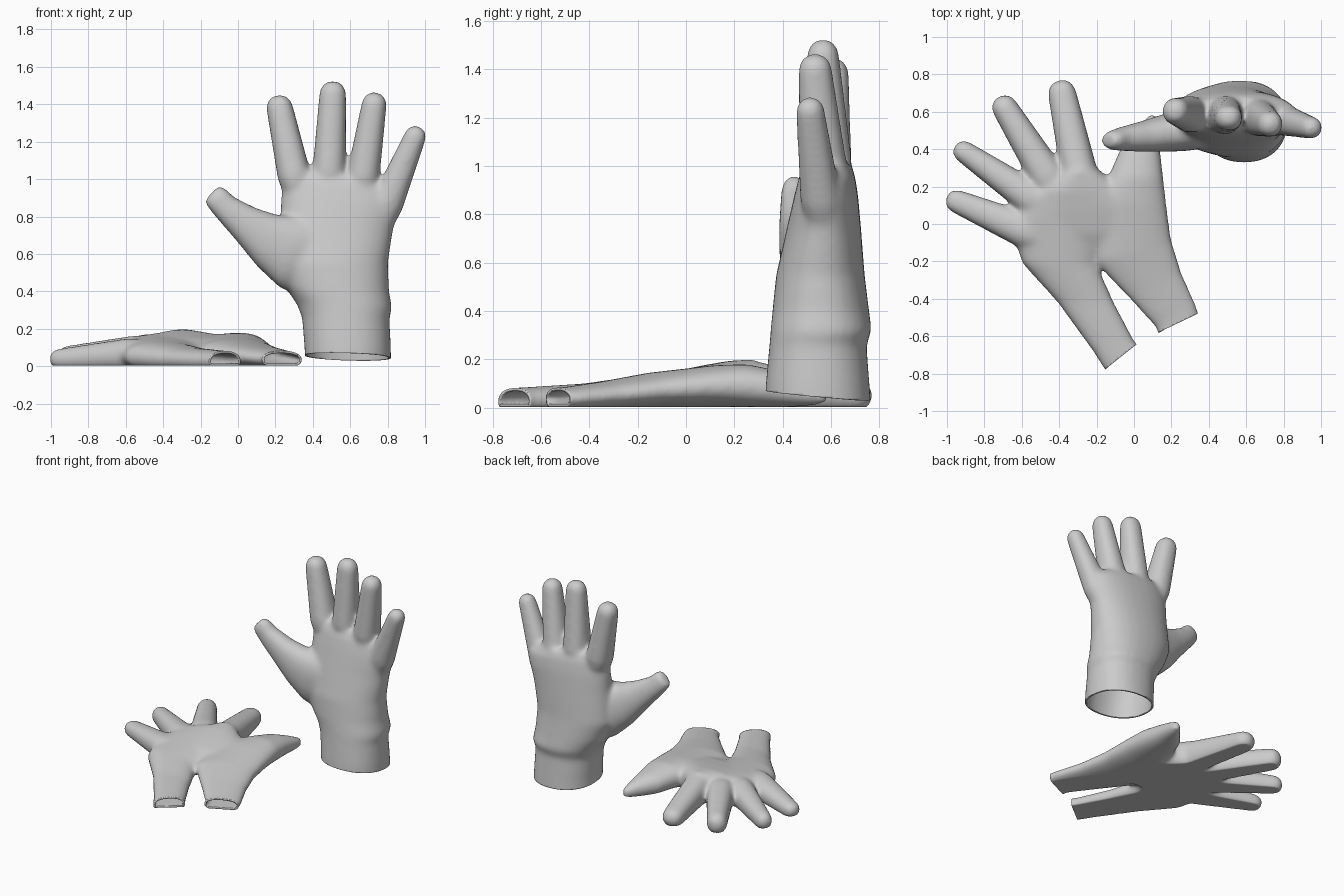
import bpy, bmesh
from math import sin, cos, pi, copysign
from mathutils import Vector

if "Cube" in bpy.data.objects:
    bpy.data.objects.remove(bpy.data.objects["Cube"])


def loft(bm, place, sections, power=0.9, n=28):
    """Closed tube through (left, right, low, high) cross-sections."""
    rings = []
    for left, right, lo, hi in sections:
        l, r = Vector(left), Vector(right)
        ring = []
        for i in range(n):
            a = 2 * pi * i / n
            c = copysign(abs(cos(a)) ** power, cos(a))
            s = copysign(abs(sin(a)) ** power, sin(a))
            p = (l + r) / 2 + (r - l) / 2 * c
            ring.append(bm.verts.new(place(p.x, p.y, (lo + hi) / 2 + (hi - lo) / 2 * s)))
        rings.append(ring)
    for a, b in zip(rings, rings[1:]):
        for i in range(n):
            j = (i + 1) % n
            bm.faces.new((a[i], a[j], b[j], b[i]))
    bm.faces.new(rings[0][::-1])
    bm.faces.new(rings[-1])


def finger(base, tip, hw0, hw1, low, high):
    """Sections of a tapering finger with a round tip; low/high are (base, tip)."""
    b, t = Vector(base), Vector(tip)
    d = (t - b).normalized()
    side = Vector((d.y, -d.x))
    length = (t - b).length
    body = length - hw1
    steps = [(body * k, s) for k, s in
             ((0, .45), (.08, .7), (.17, .88), (.28, 1), (.5, 1), (.75, 1), (1, 1))]
    steps += [(body + hw1 * sin(a), cos(a) ** .85) for a in (0.35, 0.7, 1.0, 1.25, 1.45)]
    out = []
    for dist, scale in steps:
        f = min(dist / body, 1)
        hw = (hw0 + (hw1 - hw0) * f) * scale
        lo = low[0] + (low[1] - low[0]) * f
        hi = high[0] + (high[1] - high[0]) * f
        mid, half = (lo + hi) / 2, (hi - lo) / 2 * scale
        c = b + d * dist
        out.append((c - side * hw, c + side * hw, mid - half, mid + half))
    return out


def glove(name, place, parts, openings, floor=None):
    """Fuse the parts into one skin, then open it at each cuff plane."""
    bm = bmesh.new()
    for sections in parts:
        loft(bm, place, sections)
    bmesh.ops.recalc_face_normals(bm, faces=bm.faces)
    me = bpy.data.meshes.new(name)
    bm.to_mesh(me)
    bm.free()
    ob = bpy.data.objects.new(name, me)
    bpy.context.collection.objects.link(ob)
    rm = ob.modifiers.new("fuse", 'REMESH')
    rm.mode = 'VOXEL'
    rm.voxel_size = 0.011
    sm = ob.modifiers.new("soften", 'SMOOTH')
    sm.factor = 0.5
    sm.iterations = 32
    dg = bpy.context.evaluated_depsgraph_get()
    skin = bpy.data.meshes.new_from_object(ob.evaluated_get(dg))
    ob.modifiers.clear()

    bm = bmesh.new()
    bm.from_mesh(skin)
    if floor is not None:
        for v in bm.verts:
            v.co.z = max(v.co.z, floor)
    for point, normal, radius in openings:
        p, nrm = Vector(point), Vector(normal).normalized()
        near = [f for f in bm.faces if (f.calc_center_median() - p).length < radius]
        geom = near + list({e for f in near for e in f.edges}) + list({v for f in near for v in f.verts})
        bmesh.ops.bisect_plane(bm, geom=geom, plane_co=p, plane_no=nrm)
        gone = [f for f in bm.faces
                if (f.calc_center_median() - p).dot(nrm) > 0
                and (f.calc_center_median() - p).length < radius]
        bmesh.ops.delete(bm, geom=gone, context='FACES')
    for f in bm.faces:
        f.smooth = True
    bm.to_mesh(skin)
    bm.free()
    ob.data = skin
    # Cloth thickness, growing inwards
    cloth = ob.modifiers.new("cloth", 'SOLIDIFY')
    cloth.thickness = 0.012
    cloth.offset = -1
    return ob


# Upright glove: sections drawn in the front view, depth along y
palm = [((.36, -.04), (.82, -.04), .325, .77),
        ((.355, .1), (.818, .1), .33, .76),
        ((.342, .26), (.81, .26), .345, .748),
        ((.315, .33), (.825, .31), .35, .77),
        ((.26, .41), (.808, .40), .358, .758),
        ((.20, .55), (.802, .55), .373, .74),
        ((.225, .78), (.83, .73), .42, .724),
        ((.23, .91), (.868, .86), .45, .712),
        ((.25, 1.0), (.87, .935), .472, .698),
        ((.31, 1.05), (.79, 1.0), .50, .675)]
thumb = [((.32, .38), (.60, .75), .42, .66),
         ((.22, .42), (.34, .80), .39, .62),
         ((.10, .535), (.21, .81), .385, .585),
         ((-.01, .67), (.10, .845), .385, .55),
         ((-.11, .785), (-.02, .905), .39, .52),
         ((-.165, .85), (-.07, .955), .395, .50),
         ((-.18, .885), (-.105, .965), .41, .485)]
upright_fingers = [
    finger((.33, .88), (.208, 1.45), .097, .072, (.47, .53), (.69, .675)),
    finger((.48, .88), (.51, 1.526), .097, .073, (.47, .50), (.705, .635)),
    finger((.645, .86), (.738, 1.465), .098, .068, (.47, .465), (.69, .605)),
    finger((.735, .72), (.97, 1.282), .10, .060, (.48, .455), (.67, .575))]
glove("upright_glove", lambda u, v, w: (u, w, v),
      [palm, thumb] + upright_fingers,
      [((.59, .55, .05), (-.03, -.09, -1), .45)])

# Lying glove: sections drawn in the top view, height along z
left_half = [((-.14, -.81), (.05, -.68), -.03, .08),
             ((-.215, -.69), (.0, -.62), -.03, .085),
             ((-.41, -.42), (-.105, -.42), -.03, .10),
             ((-.60, -.21), (-.195, -.22), -.03, .13),
             ((-.665, .0), (-.10, .13), -.03, .165),
             ((-.60, .12), (-.19, .28), -.03, .18),
             ((-.53, .18), (-.30, .31), -.02, .16)]
right_half = [((.13, -.63), (.36, -.52), -.015, .08),
              ((.12, -.56), (.332, -.43), -.01, .085),
              ((-.025, -.40), (.255, -.26), -.005, .11),
              ((-.205, -.21), (.20, -.08), .0, .145),
              ((-.25, .12), (.175, .10), .0, .175),
              ((-.14, .25), (.157, .25), .0, .18),
              ((-.075, .40), (.14, .40), .0, .15),
              ((.01, .50), (.135, .50), .005, .115),
              ((.08, .585), (.13, .58), .015, .08)]
hand_back = [((-.46, -.16), (.06, -.14), -.03, .11),
             ((-.55, -.06), (.10, -.04), -.03, .15),
             ((-.58, .05), (.08, .09), -.03, .175),
             ((-.52, .16), (-.08, .21), -.03, .195),
             ((-.40, .27), (-.20, .30), -.03, .20)]
lying_fingers = [
    finger((-.26, .12), (-.40, .77), .107, .077, (-.03, -.02), (.22, .12)),
    finger((-.38, .12), (-.727, .68), .107, .07, (-.03, -.02), (.19, .135)),
    finger((-.42, .05), (-.958, .42), .107, .06, (-.03, -.02), (.185, .11)),
    finger((-.45, -.09), (-1.005, .145), .11, .064, (-.03, -.02), (.17, .095))]
glove("lying_glove", lambda u, v, w: (u, v, w),
      [left_half, right_half, hand_back] + lying_fingers,
      [((-.07, -.71, .03), (.62, -.78, 0), .2),
       ((.235, -.53, .03), (.43, -.9, 0), .17)], floor=.003)
